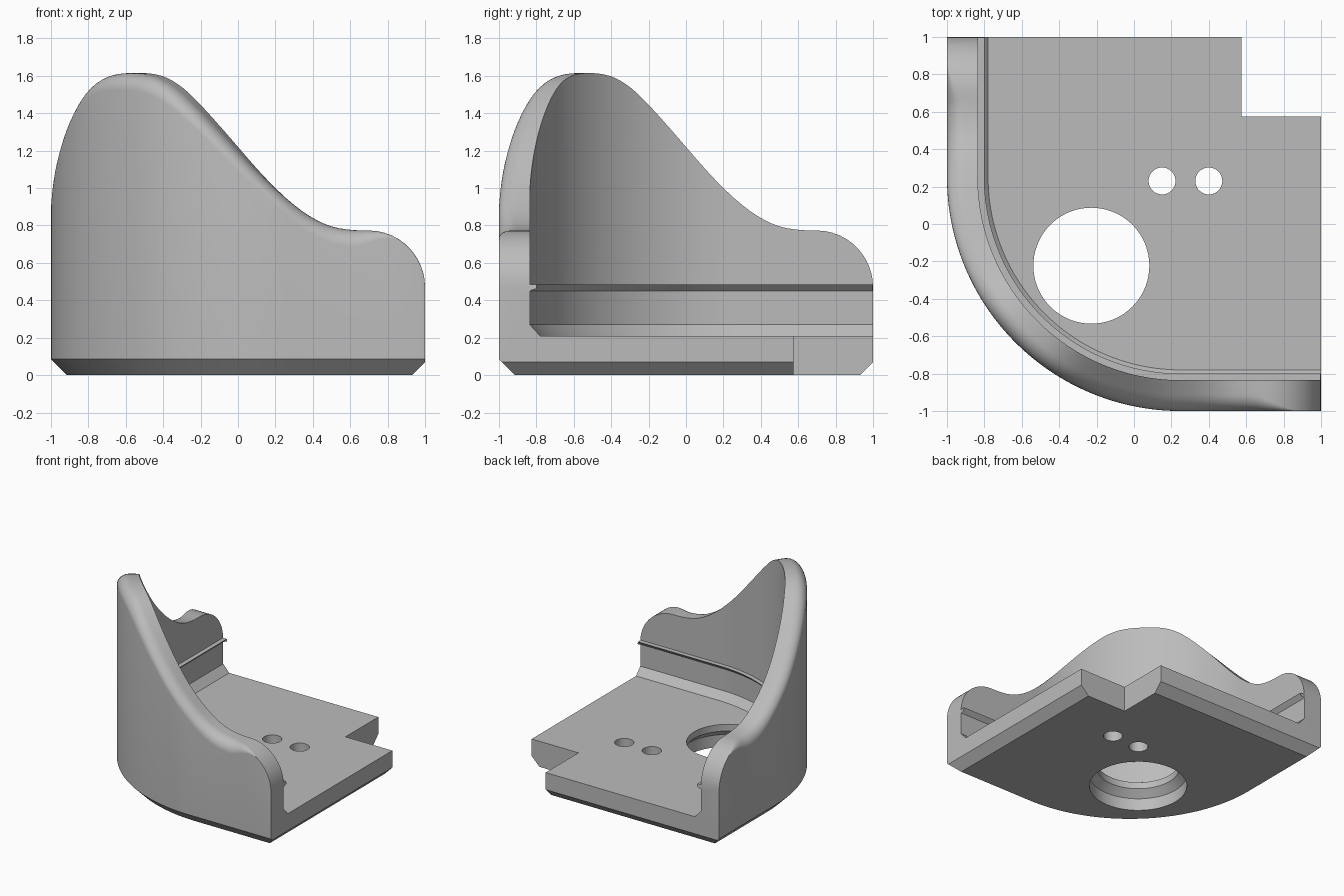
import bpy, bmesh, math

if "Cube" in bpy.data.objects:
    bpy.data.objects.remove(bpy.data.objects["Cube"])

C, R_OUT = 0.25, 1.25          # corner arc centre and outer radius
WALL, FLOOR = 0.165, 0.21      # wall thickness, floor height
R_IN = R_OUT - WALL

grey = bpy.data.materials.new("plain grey")
grey.diffuse_color = (0.5, 0.5, 0.5, 1)
grey.use_nodes = True
grey.node_tree.nodes["Principled BSDF"].inputs["Base Color"].default_value = grey.diffuse_color

# Wall crest: smooth curve through key heights, ending in an elliptical shoulder
CREST = [(-0.52, 1.615), (-0.4, 1.597), (-0.3, 1.54), (-0.2, 1.445), (-0.1, 1.335),
         (0, 1.22), (0.1, 1.105), (0.2, 1.0), (0.3, 0.91), (0.4, 0.84), (0.5, 0.795),
         (0.6, 0.777), (0.7, 0.773)]


def crest(t):
    if t >= 0.7:
        return 0.47 + 0.303 * math.sqrt(max(0, 1 - ((t - 0.7) / 0.3) ** 2))
    n = len(CREST)
    i = max(k for k in range(n - 1) if CREST[k][0] <= t or k == 0)

    def slope(k):
        if k in (0, n - 1):
            return 0
        a, b = CREST[k - 1], CREST[k + 1]
        return (b[1] - a[1]) / (b[0] - a[0])
    (x0, z0), (x1, z1) = CREST[i], CREST[i + 1]
    d = x1 - x0
    u = max(0, (t - x0) / d)
    return ((2*u**3 - 3*u*u + 1) * z0 + (u**3 - 2*u*u + u) * d * slope(i)
            + (3*u*u - 2*u**3) * z1 + (u**3 - u*u) * d * slope(i + 1))


def section(t):
    """Cross-section as (distance in from the outer face, z)."""
    h = crest(t)
    r = 0.09 * min(1, max(0.04, (0.86 - t) / 0.22))
    ridge = min(0.485, h - 0.006)
    pts = [(0.085, 0), (0, 0.085)]
    pts += [(r - r * math.cos(a), h - r + r * math.sin(a))
            for a in (math.pi / 2 * k / 8 for k in range(9))]
    pts += [(WALL, h), (WALL, ridge), (WALL + 0.035, ridge - 0.001),
            (WALL, 0.45), (WALL, 0.27), (WALL + 0.055, FLOOR)]
    return pts


# Stations along half of the wall: straight arm, then 45 degrees of the corner arc
half = []
arm = [1, 0.997, 0.99, 0.98, 0.965, 0.945, 0.92, 0.89, 0.86] + [0.82 - 0.04 * k for k in range(15)] + [C]
for x in arm:
    half.append([(x, -1 + d, z) for d, z in section(x)])
for k in range(1, 25):
    a = math.pi / 4 * k / 24
    s, c = math.sin(a), math.cos(a)
    half.append([(C - (R_OUT - d) * s, C - (R_OUT - d) * c, z)
                 for d, z in section(C - R_IN * s)])
rows = half + [[(y, x, z) for x, y, z in row] for row in reversed(half[:-1])]

# Body: swept wall closed by floor, underside and two end faces
bm = bmesh.new()
grid = [[bm.verts.new(p) for p in row] for row in rows]
for a, b in zip(grid, grid[1:]):
    for i in range(len(a) - 1):
        bm.faces.new((a[i], a[i + 1], b[i + 1], b[i]))
low, high = bm.verts.new((1, 1, 0)), bm.verts.new((1, 1, FLOOR))
bm.faces.new([row[-1] for row in grid] + [high])
bm.faces.new([row[0] for row in grid] + [low])
for row in (grid[0], grid[-1]):
    bm.faces.new(row + [high, low])


def finish(bm, name):
    bmesh.ops.recalc_face_normals(bm, faces=bm.faces)
    me = bpy.data.meshes.new(name)
    bm.to_mesh(me)
    bm.free()
    ob = bpy.data.objects.new(name, me)
    me.materials.append(grey)
    bpy.context.collection.objects.link(ob)
    return ob


body = finish(bm, "corner_bracket")


def loft(loops, name):
    """Closed solid through matching loops of points."""
    bm = bmesh.new()
    vs = [[bm.verts.new(p) for p in lp] for lp in loops]
    n = len(vs[0])
    for a, b in zip(vs, vs[1:]):
        for i in range(n):
            j = (i + 1) % n
            bm.faces.new((a[i], a[j], b[j], b[i]))
    bm.faces.new(vs[0])
    bm.faces.new(vs[-1])
    return finish(bm, name)


def round_cutter(x, y, profile, n, name):
    return loft([[(x + r * math.cos(2 * math.pi * i / n), y + r * math.sin(2 * math.pi * i / n), z)
                  for i in range(n)] for r, z in profile], name)


# Cutters: stepped opening, two small holes, corner notch, lower edge bevels
wedge = [(0.83, -0.1), (1.1, 0.17), (1.1, -0.1)]
notch = [(0.575, 0.575), (1.5, 0.575), (1.5, 1.5), (0.575, 1.5)]
cutters = [
    round_cutter(-0.228, -0.223, [(0.367, -0.1), (0.367, 0.1), (0.31, 0.155), (0.31, 0.3)], 72, "opening_cutter"),
    round_cutter(0.15, 0.23, [(0.072, -0.1), (0.072, 0.4)], 40, "hole_cutter"),
    round_cutter(0.4, 0.23, [(0.072, -0.1), (0.072, 0.4)], 40, "hole_cutter"),
    loft([[(x, y, z) for x, y in notch] for z in (-0.2, 0.6)], "notch_cutter"),
    loft([[(x, y, z) for x, z in wedge] for y in (-2, 2)], "right_bevel_cutter"),
    loft([[(x, y, z) for y, z in wedge] for x in (-2, 2)], "back_bevel_cutter"),
]
bpy.context.view_layer.objects.active = body
body.select_set(True)
for cutter in cutters:
    cutter.hide_render = True
    mod = body.modifiers.new("cut", 'BOOLEAN')
    mod.operation, mod.solver, mod.object = 'DIFFERENCE', 'EXACT', cutter
    bpy.ops.object.modifier_apply(modifier=mod.name)
for cutter in cutters:
    bpy.data.objects.remove(cutter)

bpy.ops.object.shade_smooth_by_angle(angle=math.radians(28))
